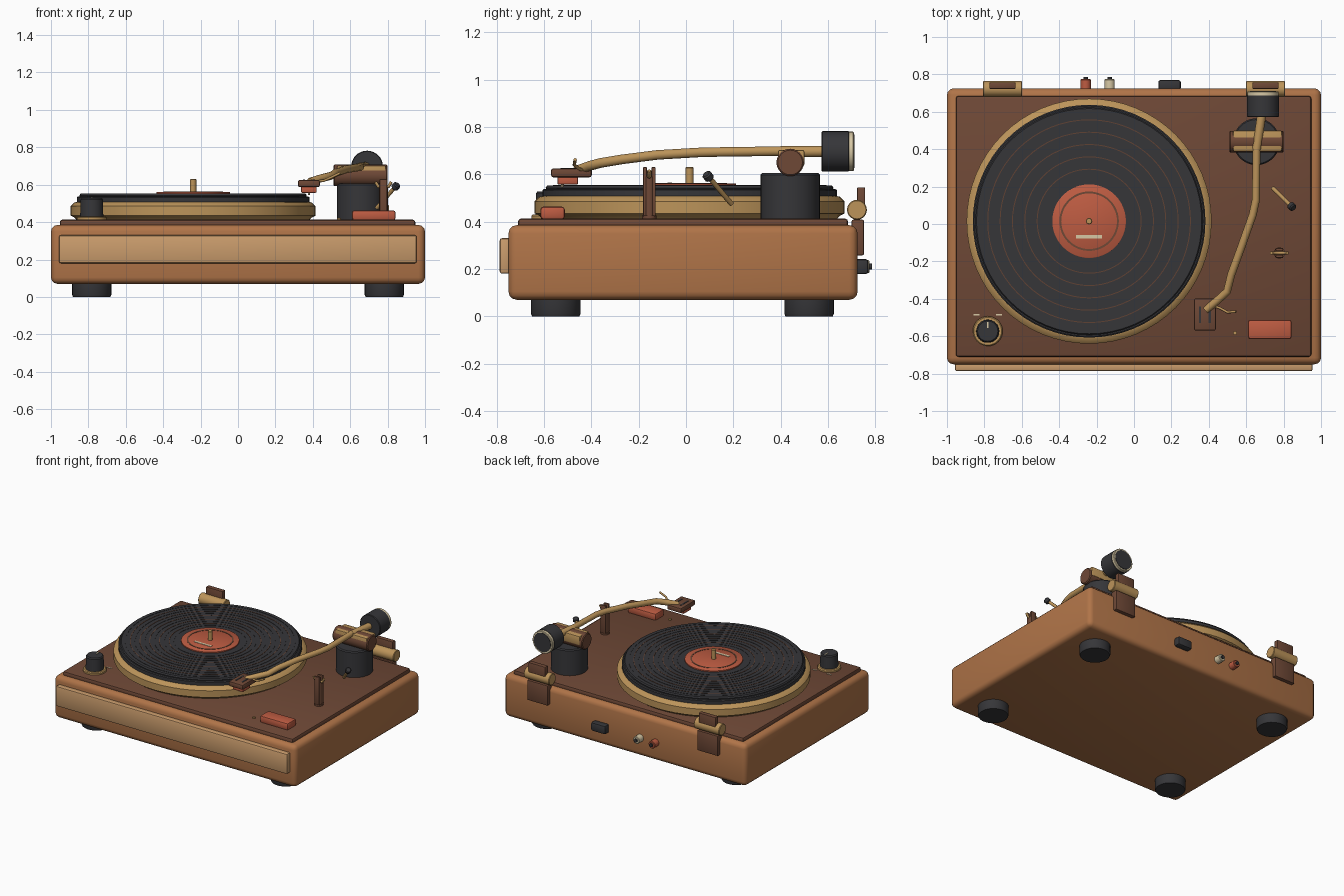
import bpy, bmesh
from math import pi, cos, sin
from mathutils import Vector

if "Cube" in bpy.data.objects:
    bpy.data.objects.remove(bpy.data.objects["Cube"])


def mat(name, r, g, b):
    m = bpy.data.materials.new(name)
    lin = [((c / 255 + 0.055) / 1.055) ** 2.4 for c in (r, g, b)]
    m.diffuse_color = (*lin, 1)
    m.use_nodes = True
    m.node_tree.nodes["Principled BSDF"].inputs["Base Color"].default_value = m.diffuse_color
    return m


WOOD = mat("wood", 176, 116, 72)
PALE = mat("pale_wood", 202, 156, 108)
BROWN = mat("dark_brown", 110, 72, 54)
BRASS = mat("brass", 188, 148, 90)
BLACK = mat("black", 54, 54, 57)
RED = mat("red", 190, 92, 66)
CREAM = mat("cream", 215, 200, 165)
GROOVE = mat("groove", 96, 66, 52)


def finish(name, bm, m, smooth=True):
    bmesh.ops.recalc_face_normals(bm, faces=bm.faces)
    me = bpy.data.meshes.new(name)
    bm.to_mesh(me)
    bm.free()
    ob = bpy.data.objects.new(name, me)
    bpy.context.collection.objects.link(ob)
    me.materials.append(m)
    if smooth:
        bpy.ops.object.select_all(action='DESELECT')
        ob.select_set(True)
        bpy.context.view_layer.objects.active = ob
        bpy.ops.object.shade_smooth_by_angle(angle=0.6)
    return ob


def box(name, x, y, z, m, bevel=0.0, seg=2):
    """Box from (min, max) ranges on each axis."""
    bm = bmesh.new()
    bmesh.ops.create_cube(bm, size=1)
    for v in bm.verts:
        for i, (a, b) in enumerate((x, y, z)):
            v.co[i] = (a + b) / 2 + v.co[i] * (b - a)
    if bevel:
        bmesh.ops.bevel(bm, geom=bm.edges[:], offset=bevel, segments=seg,
                        profile=0.5, affect='EDGES')
    return finish(name, bm, m)


def lathe(name, profile, origin, m, axis=(0, 0, 1), n=32):
    """Closed solid turned from (radius, height) points along an axis."""
    bm = bmesh.new()
    q = Vector((0, 0, 1)).rotation_difference(Vector(axis))
    rings = [[bm.verts.new(q @ Vector((r * cos(2 * pi * i / n), r * sin(2 * pi * i / n), h)) + Vector(origin))
              for i in range(n)] for r, h in profile]
    for a, b in zip(rings, rings[1:]):
        for i in range(n):
            j = (i + 1) % n
            bm.faces.new((a[i], a[j], b[j], b[i]))
    bm.faces.new(rings[0])
    bm.faces.new(rings[-1])
    return finish(name, bm, m)


def rod(name, a, b, r, m, n=20, c=0.0):
    """Cylinder from a to b with optional edge chamfer c."""
    d = Vector(b) - Vector(a)
    L = d.length
    prof = [(r - c, 0), (r, c), (r, L - c), (r - c, L)] if c else [(r, 0), (r, L)]
    return lathe(name, prof, a, m, d, n)


def ring(name, c, R, t, m, h=None, n=64):
    """Thin raised ring with rectangular section."""
    h = h or t
    bm = bmesh.new()
    sec = [(R - t, -h), (R + t, -h), (R + t, h), (R - t, h)]
    vs = [[bm.verts.new((c[0] + r * cos(2 * pi * i / n), c[1] + r * sin(2 * pi * i / n), c[2] + z))
           for r, z in sec] for i in range(n)]
    for i in range(n):
        for k in range(4):
            l = (k + 1) % 4
            bm.faces.new((vs[i][k], vs[i][l], vs[(i + 1) % n][l], vs[(i + 1) % n][k]))
    return finish(name, bm, m)


def tube(name, pts, r, m):
    cu = bpy.data.curves.new(name, 'CURVE')
    cu.dimensions = '3D'
    cu.bevel_depth = r
    cu.bevel_resolution = 3
    cu.use_fill_caps = True
    s = cu.splines.new('POLY')
    s.points.add(len(pts) - 1)
    for p, co in zip(s.points, pts):
        p.co = (*co, 1)
    cu.materials.append(m)
    ob = bpy.data.objects.new(name, cu)
    bpy.context.collection.objects.link(ob)
    return ob


# plinth, front panel, deck and feet
box("plinth", (-1, 1), (-0.75, 0.725), (0.07, 0.385), WOOD, 0.035, 3)
box("front_panel", (-0.957, 0.955), (-0.787, -0.74), (0.18, 0.33), PALE, 0.01)
box("deck_plate", (-0.953, 0.948), (-0.71, 0.685), (0.37, 0.413), BROWN, 0.014)
for sx in (-1, 1):
    for y in (-0.55, 0.52):
        lathe("foot", [(0.1, 0), (0.105, 0.012), (0.105, 0.08)], (0.782 * sx, y, 0), BLACK)

# platter, mat, record and label
C = (-0.24, 0.015)
lathe("platter", [(0.62, 0.41), (0.635, 0.425), (0.655, 0.435), (0.655, 0.485),
                  (0.635, 0.505), (0.61, 0.51)], (*C, 0), BRASS, n=64)
lathe("platter_mat", [(0.622, 0.5), (0.622, 0.533), (0.615, 0.538)], (*C, 0), BLACK, n=64)
lathe("record", [(0.605, 0.535), (0.608, 0.543), (0.602, 0.552), (0.19, 0.552)], (*C, 0), BLACK, n=64)
for i in range(11):
    R = 0.245 + i * 0.033
    ring("record_groove", (*C, 0.552), R, 0.0025, GROOVE if i % 2 else BLACK, 0.002)
lathe("record_label", [(0.197, 0.55), (0.197, 0.56), (0.194, 0.562)], (*C, 0), RED, n=48)
ring("label_ring", (*C, 0.562), 0.154, 0.005, BROWN, 0.002, 48)
box("label_stripe", (-0.31, -0.17), (-0.078, -0.06), (0.558, 0.5645), CREAM)
rod("spindle", (*C, 0.55), (*C, 0.63), 0.017, BRASS, 16, 0.003)

# speed knob with marks
K = (-0.782, -0.573)
lathe("knob_collar", [(0.08, 0.41), (0.08, 0.424), (0.074, 0.43)], (*K, 0), BRASS)
lathe("speed_knob", [(0.062, 0.42), (0.06, 0.52), (0.054, 0.528)], (*K, 0), BLACK)
box("knob_pointer", (K[0] - 0.004, K[0] + 0.004), (K[1] + 0.018, K[1] + 0.05), (0.524, 0.531), CREAM)
for sx in (-1, 1):
    box("speed_mark", (K[0] + 0.06 * sx - 0.017, K[0] + 0.06 * sx + 0.017), (-0.49, -0.482), (0.41, 0.416), CREAM)

# start button and indicator lamp
box("start_button", (0.61, 0.842), (-0.615, -0.512), (0.41, 0.463), RED, 0.012)
rod("lamp", (0.54, -0.583, 0.41), (0.54, -0.583, 0.422), 0.01, BRASS, 12)

# tonearm base and bearing
lathe("arm_base", [(0.125, 0.41), (0.125, 0.598), (0.118, 0.606)], (0.655, 0.44, 0), BLACK, n=40)
rod("arm_pivot", (0.51, 0.44, 0.65), (0.8, 0.44, 0.65), 0.058, BROWN, 24, 0.006)
box("bearing_yoke", (0.53, 0.79), (0.388, 0.5), (0.635, 0.703), BRASS, 0.008)

# tonearm tube, counterweight
tube("arm_tube", [(0.655, 0.41, 0.698), (0.652, 0.13, 0.694), (0.635, 0.05, 0.692), (0.575, -0.12, 0.682),
                  (0.52, -0.27, 0.663), (0.498, -0.36, 0.648), (0.45, -0.405, 0.636), (0.385, -0.46, 0.616)], 0.021, BRASS)
rod("arm_stub", (0.655, 0.40, 0.695), (0.685, 0.6, 0.697), 0.024, BRASS)
rod("counterweight", (0.69, 0.572, 0.697), (0.69, 0.69, 0.697), 0.085, BLACK, 32, 0.004)
rod("weight_dial", (0.69, 0.685, 0.697), (0.69, 0.709, 0.697), 0.083, CREAM, 32, 0.003)
rod("weight_cap", (0.69, 0.70, 0.697), (0.69, 0.712, 0.697), 0.07, BLACK, 32)

# headshell, cartridge, finger lift
box("headshell", (0.32, 0.438), (-0.57, -0.398), (0.587, 0.625), BROWN, 0.01)
for x in (0.353, 0.405):
    box("headshell_slot", (x - 0.006, x + 0.006), (-0.53, -0.44), (0.62, 0.627), BLACK)
box("cartridge", (0.338, 0.42), (-0.543, -0.456), (0.557, 0.592), RED, 0.005)
rod("stylus", (0.379, -0.52, 0.56), (0.379, -0.525, 0.546), 0.006, CREAM, 8)
tube("finger_lift", [(0.42, -0.435, 0.618), (0.46, -0.45, 0.622), (0.5, -0.472, 0.64), (0.545, -0.468, 0.662)], 0.007, BRASS)

# arm rest: post with forked cradle
rod("rest_foot", (0.777, -0.155, 0.41), (0.777, -0.155, 0.425), 0.03, BROWN)
rod("rest_post", (0.777, -0.155, 0.41), (0.777, -0.155, 0.59), 0.024, BROWN)
tube("rest_cradle", [(0.735, -0.155, 0.615), (0.75, -0.155, 0.59), (0.805, -0.155, 0.59), (0.82, -0.155, 0.615)], 0.009, BRASS)
for s in (-1, 1):
    box("rest_prong", (0.757, 0.797), (-0.155 + 0.018 * s - 0.008, -0.155 + 0.018 * s + 0.008), (0.42, 0.63), BROWN, 0.003)

# cue lever
rod("cue_stem", (0.742, 0.192, 0.475), (0.842, 0.095, 0.59), 0.011, BRASS, 12)
rod("cue_grip", (0.835, 0.102, 0.58), (0.853, 0.085, 0.602), 0.021, BLACK, 16, 0.006)

# lid hinges
for sx in (-1, 1):
    c = 0.703 * sx
    rod("hinge_barrel", (c - 0.105, 0.722, 0.45), (c + 0.105, 0.722, 0.45), 0.042, BRASS, 24, 0.004)
    box("hinge_leaf_lower", (c - 0.085, c + 0.085), (0.70, 0.752), (0.258, 0.408), BROWN, 0.006)
    box("hinge_leaf_upper", (c - 0.07, c + 0.07), (0.722, 0.757), (0.44, 0.545), BROWN, 0.006)

# rear sockets
for x, m, name in ((-0.258, RED, "red_socket"), (-0.13, CREAM, "cream_socket")):
    rod(name, (x, 0.72, 0.21), (x, 0.775, 0.21), 0.027, m, 20, 0.004)
    rod(name + "_pin", (x, 0.77, 0.21), (x, 0.785, 0.21), 0.013, BLACK, 12)
box("power_socket", (0.13, 0.25), (0.715, 0.77), (0.178, 0.242), BLACK, 0.012)
